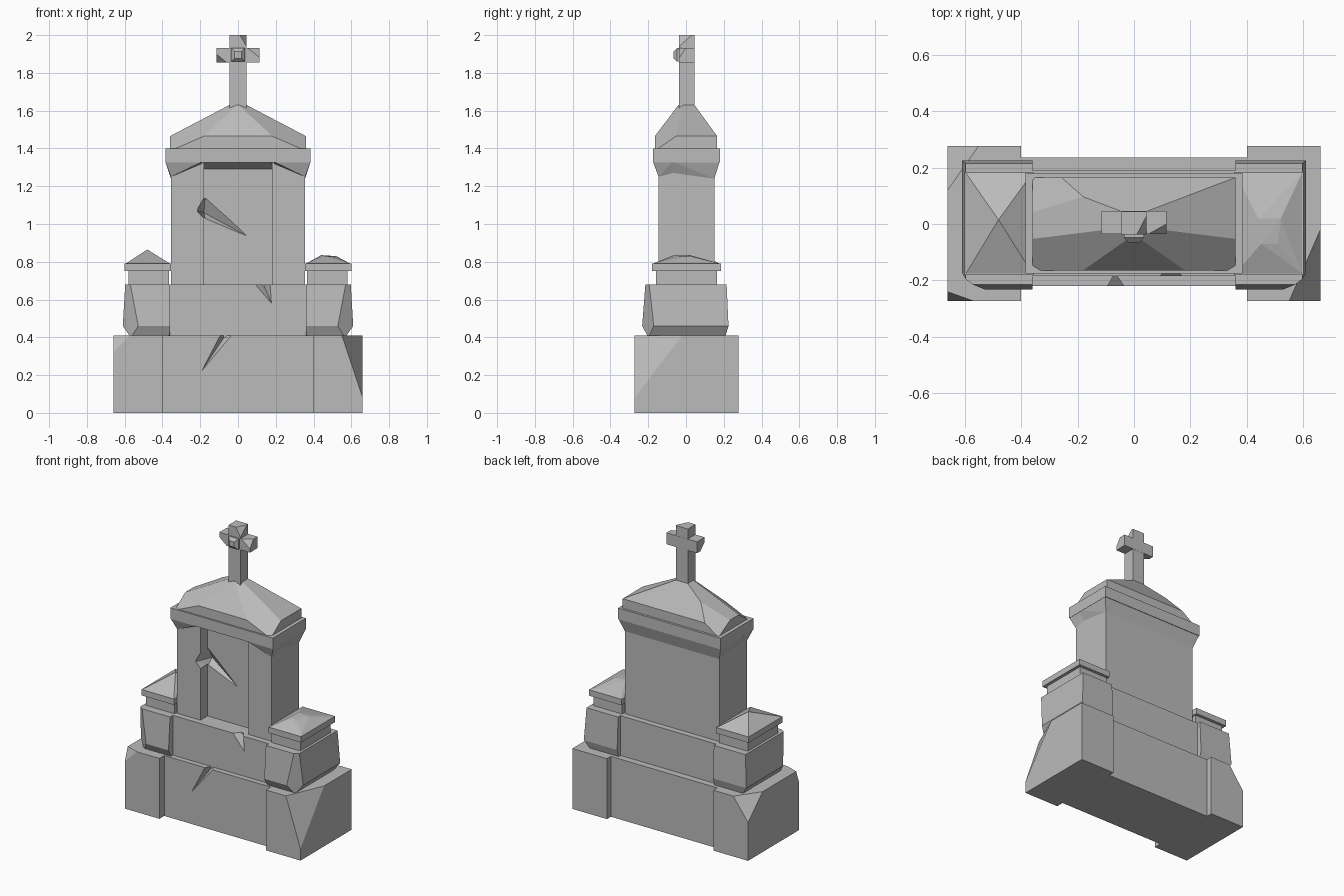
import bpy, bmesh
from mathutils import Vector

if "Cube" in bpy.data.objects:
    bpy.data.objects.remove(bpy.data.objects["Cube"])

stone = bpy.data.materials.new("grey_stone")
stone.use_nodes = True
GREY = (0.5, 0.5, 0.5, 1)
stone.diffuse_color = GREY
stone.node_tree.nodes["Principled BSDF"].inputs["Base Color"].default_value = GREY


def wrap(bm, points):
    """Fill bm with the clean convex hull of the points."""
    bm.clear()
    for p in points:
        bm.verts.new(p)
    bmesh.ops.convex_hull(bm, input=bm.verts[:])
    bmesh.ops.delete(bm, geom=[v for v in bm.verts if not v.link_faces], context='VERTS')
    bmesh.ops.dissolve_limit(bm, angle_limit=0.01, verts=bm.verts[:], edges=bm.edges[:])
    bmesh.ops.recalc_face_normals(bm, faces=bm.faces[:])


def hull(name, points, chips=()):
    """Convex stone; each chip is three points of a plane that slices a corner off."""
    bm = bmesh.new()
    wrap(bm, points)
    for chip in chips:
        a, b, c = map(Vector, chip)
        normal = (b - a).cross(c - a)
        centre = sum((v.co for v in bm.verts), Vector()) / len(bm.verts)
        if (centre - a).dot(normal) > 0:
            normal.negate()
        bmesh.ops.bisect_plane(bm, geom=bm.verts[:] + bm.edges[:] + bm.faces[:],
                               plane_co=a, plane_no=normal, clear_outer=True)
        wrap(bm, [v.co.copy() for v in bm.verts])
    mesh = bpy.data.meshes.new(name)
    bm.to_mesh(mesh)
    bm.free()
    mesh.materials.append(stone)
    ob = bpy.data.objects.new(name, mesh)
    bpy.context.collection.objects.link(ob)
    return ob


def rect(x0, x1, y0, y1, z):
    return [(x, y, z) for x in (x0, x1) for y in (y0, y1)]


def box(name, x0, x1, y0, y1, z0, z1, chips=()):
    return hull(name, rect(x0, x1, y0, y1, z0) + rect(x0, x1, y0, y1, z1), chips)


def carve(ob, points):
    """Cut a convex hollow out of a stone."""
    cutter = hull("cutter", points)
    cutter.hide_render = True
    mod = ob.modifiers.new("carve", 'BOOLEAN')
    mod.operation, mod.solver, mod.object = 'DIFFERENCE', 'EXACT', cutter
    bpy.context.view_layer.update()
    graph = bpy.context.evaluated_depsgraph_get()
    mesh = bpy.data.meshes.new_from_object(ob.evaluated_get(graph))
    ob.modifiers.clear()
    ob.data = mesh
    bpy.data.objects.remove(cutter)


# Lower plinth with a crack in its front
plinth = box("plinth_centre", -0.41, 0.41, -0.22, 0.235, 0, 0.41)
carve(plinth, [(-0.095, -0.23, 0.42), (-0.02, -0.23, 0.42), (-0.22, -0.23, 0.18),
               (-0.06, -0.17, 0.42)])

# Plinth end blocks with broken corners
box("plinth_end_right", -0.66, -0.4, -0.272, 0.277, 0, 0.41, [
    [(-0.66, 0.12, 0.41), (-0.55, 0.277, 0.41), (-0.66, 0.277, 0.26)],
    [(-0.57, -0.272, 0.41), (-0.66, -0.24, 0.41), (-0.66, -0.272, 0.32)]])
box("plinth_end_left", 0.4, 0.66, -0.272, 0.277, 0, 0.41, [
    [(0.55, -0.272, 0.41), (0.66, -0.02, 0.41), (0.66, -0.272, 0.08)]])

# Middle course with a crack at its top edge
course = box("course_centre", -0.38, 0.38, -0.185, 0.19, 0.4, 0.68)
carve(course, [(0.07, -0.2, 0.69), (0.18, -0.2, 0.69), (0.19, -0.2, 0.55), (0.13, -0.13, 0.69)])

# Side piers: worn block, neck, cap slab and pointed top
for side, s in (("left", 1), ("right", -1)):
    chips = [[(s * 0.61, -0.17, 0.45), (s * 0.53, -0.23, 0.45), (s * 0.57, -0.215, 0.68)],
             [(s * 0.36, -0.23, 0.45), (s * 0.42, -0.23, 0.41), (s * 0.36, -0.2, 0.41)]]
    hull("pier_block_" + side,
         rect(s * 0.36, s * 0.575, -0.205, 0.21, 0.41)
         + rect(s * 0.36, s * 0.61, -0.232, 0.225, 0.46)
         + rect(s * 0.36, s * 0.597, -0.215, 0.215, 0.68), chips)
    box("pier_neck_" + side, s * 0.365, s * 0.58, -0.16, 0.165, 0.67, 0.76)
    box("pier_cap_" + side, s * 0.355, s * 0.6, -0.18, 0.185, 0.75, 0.79)
    if s < 0:
        top = [(-0.48, 0.015, 0.865), (-0.53, -0.07, 0.825)]
    else:
        top = [(0.44, 0.02, 0.835), (0.52, 0.02, 0.83), (0.45, -0.07, 0.832), (0.51, -0.07, 0.825)]
    hull("pier_top_" + side, rect(s * 0.36, s * 0.595, -0.175, 0.18, 0.79) + top)

# Main body with a niche that has a sloping head, and a deep crack beside it
body = box("body", -0.355, 0.355, -0.145, 0.15, 0.67, 1.36)
carve(body, rect(-0.18, 0.18, -0.22, -0.07, 0.68)
      + [(x, y, z) for x in (-0.18, 0.18) for y, z in ((-0.22, 1.37), (-0.07, 1.29))])
carve(body, [(-0.22, -0.16, 1.07), (-0.18, -0.16, 1.14), (-0.17, -0.16, 1.02),
             (-0.18, -0.02, 1.06), (0.06, -0.073, 0.93), (-0.175, -0.065, 1.14),
             (-0.175, -0.065, 1.03)])

# Cornice: coving below, band above
hull("coving_back", rect(-0.385, 0.385, -0.07, 0.178, 1.33)
     + [(x, y, z) for x in (-0.355, 0.355) for y, z in ((0.15, 1.24), (-0.07, 1.27))])
for side, s in (("left", 1), ("right", -1)):
    hull("coving_" + side, rect(s * 0.19, s * 0.385, -0.175, -0.07, 1.33)
         + [(s * 0.355, -0.07, 1.27), (s * 0.355, -0.145, 1.25),
            (s * 0.19, -0.145, 1.32), (s * 0.19, -0.07, 1.32)])
box("cornice_band", -0.385, 0.385, -0.175, 0.18, 1.325, 1.4)

# Hipped roof with worn corners
roof_chips = [[(s * 0.36, -0.06, 1.46), (s * 0.17, -0.165, 1.47), (s * 0.33, -0.165, 1.4)]
              for s in (-1, 1)]
roof_chips.append([(-0.36, 0.05, 1.46), (-0.25, 0.165, 1.47), (-0.35, 0.165, 1.4)])
hull("roof", rect(-0.36, 0.36, -0.165, 0.165, 1.4) + rect(-0.36, 0.36, -0.165, 0.165, 1.465)
     + rect(-0.045, 0.045, -0.04, 0.045, 1.63), roof_chips)

# Cross with chipped ends and a stepped boss
box("cross_shaft", -0.045, 0.045, -0.037, 0.045, 1.6, 2.0, [
    [(0.045, -0.037, 1.94), (0.045, 0.03, 2.0), (0.01, -0.037, 2.0)]])
box("cross_arms", -0.115, 0.115, -0.036, 0.046, 1.855, 1.932, [
    [(-0.115, 0.01, 1.855), (-0.115, -0.036, 1.9), (-0.06, -0.036, 1.855)],
    [(0.115, 0.0, 1.932), (0.115, -0.036, 1.88), (0.05, -0.036, 1.932)]])
hull("cross_boss", [(x * w, y, 1.895 + z * w) for w, y in ((0.036, -0.03), (0.036, -0.048), (0.018, -0.066))
                    for x in (-1, 1) for z in (-1, 1)])
